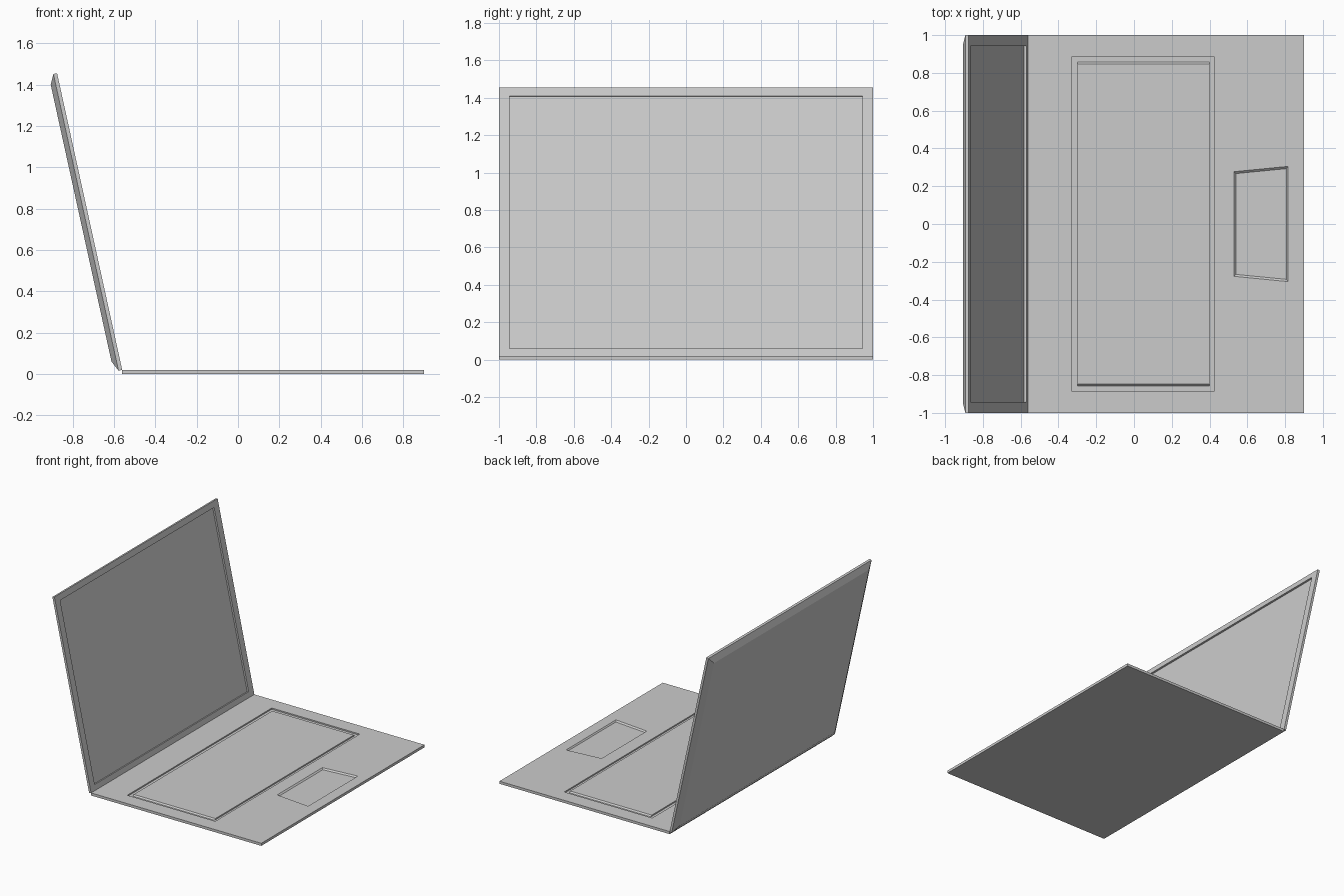
import bpy, bmesh
from mathutils import Matrix, Vector

if "Cube" in bpy.data.objects:
    bpy.data.objects.remove(bpy.data.objects["Cube"])


def loft(name, rings):
    """Solid from stacked four-sided rings (x0, x1, half-width at x0, half-width at x1, z)."""
    bm = bmesh.new()
    loops = []
    for x0, x1, w0, w1, z in rings:
        pts = [(x0, -w0, z), (x1, -w1, z), (x1, w1, z), (x0, w0, z)]
        loops.append([bm.verts.new(p) for p in pts])
    for a, b in zip(loops, loops[1:]):
        for i in range(4):
            j = (i + 1) % 4
            bm.faces.new((a[i], a[j], b[j], b[i]))
    bm.faces.new(loops[0][::-1])
    bm.faces.new(loops[-1])
    bmesh.ops.recalc_face_normals(bm, faces=bm.faces)
    mesh = bpy.data.meshes.new(name)
    bm.to_mesh(mesh)
    bm.free()
    obj = bpy.data.objects.new(name, mesh)
    bpy.context.collection.objects.link(obj)
    return obj


def cut(target, cutter):
    """Carve a recess and discard the cutter."""
    cutter.hide_render = True
    mod = target.modifiers.new("recess", 'BOOLEAN')
    mod.operation = 'DIFFERENCE'
    mod.solver = 'EXACT'
    mod.object = cutter
    bpy.context.view_layer.objects.active = target
    bpy.ops.object.modifier_apply(modifier=mod.name)
    bpy.data.objects.remove(cutter)


# Base slab with keyboard well and tapered touchpad recess
base = loft("base", [(-0.56, 0.90, 1, 1, 0), (-0.56, 0.90, 1, 1, 0.02)])
cut(base, loft("keyboard_well", [(-0.33, 0.425, 0.885, 0.885, 0.01),
                                 (-0.33, 0.425, 0.885, 0.885, 0.04)]))
cut(base, loft("touchpad_recess", [(0.54, 0.807, 0.267, 0.293, 0.01),
                                   (0.53, 0.815, 0.277, 0.305, 0.02),
                                   (0.53, 0.815, 0.277, 0.305, 0.04)]))

# Keyboard panel standing inside the well
loft("keyboard_panel", [(-0.30, 0.40, 0.858, 0.858, 0.008),
                        (-0.30, 0.40, 0.858, 0.858, 0.01),
                        (-0.30, 0.40, 0.848, 0.848, 0.02)])

# Lid built flat: local x runs up the lid, local z points out of the screen
L = 1.469
lid = loft("lid", [(0.05, L - 0.048, 0.95, 0.95, -0.042),
                   (0, L, 1, 1, -0.018),
                   (0, L, 1, 1, 0)])
cut(lid, loft("screen_recess", [(0.042, L - 0.046, 0.943, 0.943, -0.013),
                                (0.042, L - 0.046, 0.943, 0.943, 0.02)]))

# Tilt the lid open about the hinge line
up = Vector((-0.315, 0, 1.435)).normalized()
out = Vector((up.z, 0, -up.x))
side = out.cross(up)
tilt = Matrix((up, side, out)).transposed().to_4x4()
lid.data.transform(Matrix.Translation((-0.56, 0, 0.02)) @ tilt)
